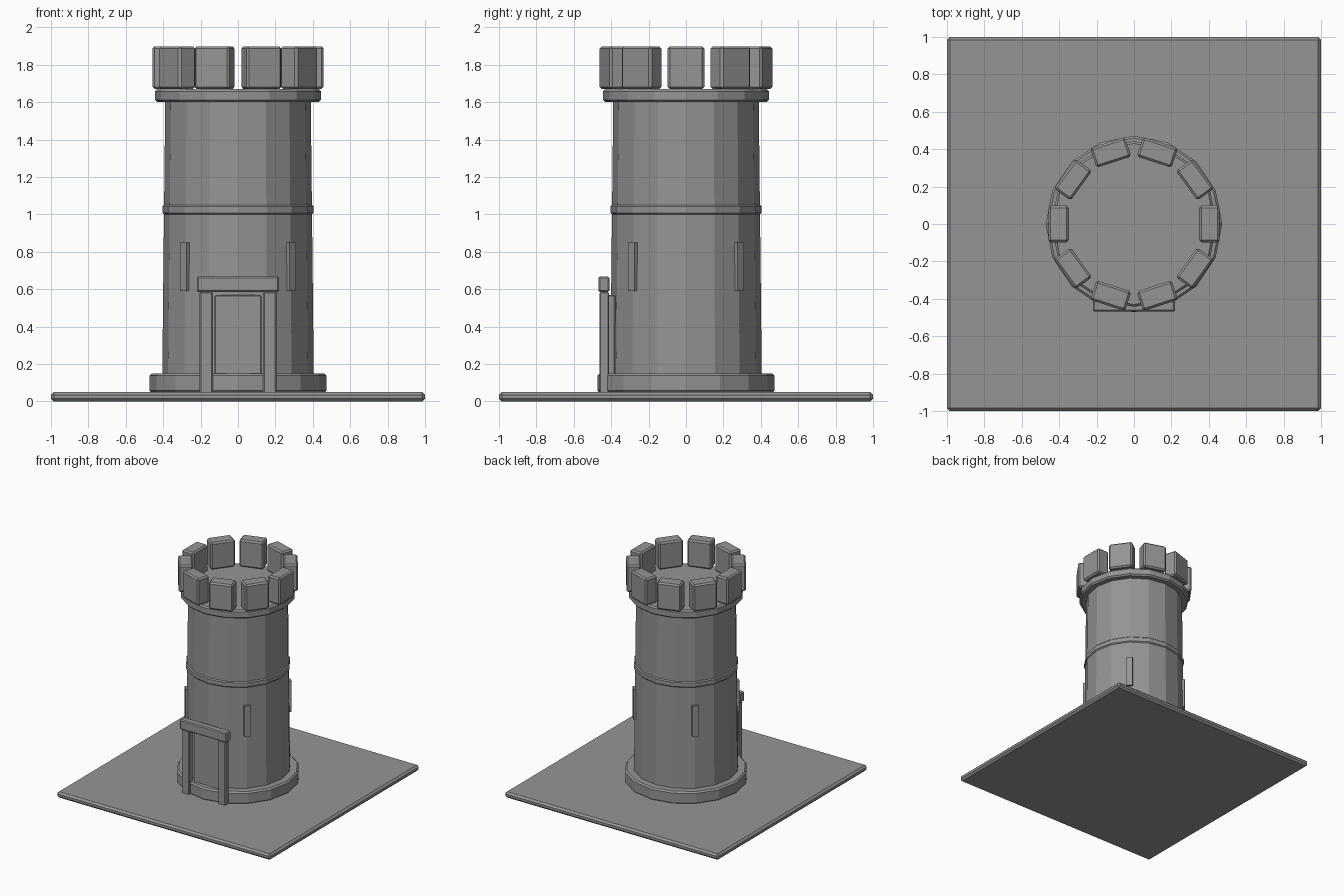
import bpy, math

if "Cube" in bpy.data.objects:
    bpy.data.objects.remove(bpy.data.objects["Cube"])

stone = bpy.data.materials.new("grey stone")
stone.diffuse_color = (0.3, 0.3, 0.3, 1)
stone.use_nodes = True
stone.node_tree.nodes["Principled BSDF"].inputs["Base Color"].default_value = stone.diffuse_color


def finish(name, bevel):
    """Name the active object, apply its scale, colour it and soften its edges."""
    ob = bpy.context.object
    ob.name = name
    bpy.ops.object.transform_apply(location=False, rotation=False, scale=True)
    ob.data.materials.append(stone)
    if bevel:
        mod = ob.modifiers.new("edge", "BEVEL")
        mod.width = bevel
        mod.segments = 1
        mod.limit_method = "ANGLE"
        mod.angle_limit = math.radians(40)
    return ob


def box(name, center, size, bevel=0.0, angle=0.0):
    bpy.ops.mesh.primitive_cube_add(size=1, location=center, rotation=(0, 0, angle))
    bpy.context.object.scale = size
    return finish(name, bevel)


def drum(name, r_low, r_high, z0, z1, bevel=0.0):
    """Sixteen-sided round part with corners on the x and y axes."""
    bpy.ops.mesh.primitive_cone_add(vertices=16, radius1=r_low, radius2=r_high,
                                    depth=z1 - z0, location=(0, 0, (z0 + z1) / 2))
    return finish(name, bevel)


# Ground slab
box("ground_slab", (0, 0, 0.025), (2, 2, 0.05), 0.015)

# Round tower with plinth and bands
drum("plinth", 0.472, 0.472, 0.045, 0.15, 0.012)
drum("tower_wall", 0.406, 0.389, 0.05, 1.61)
drum("middle_band", 0.404, 0.404, 1.0, 1.05, 0.008)
drum("parapet_floor", 0.443, 0.443, 1.6, 1.67, 0.012)

# Battlements
for i in range(10):
    a = math.radians(36 * i)
    box("merlon", (0.403 * math.cos(a), 0.403 * math.sin(a), 1.784),
        (0.11, 0.196, 0.228), 0.012, a)

# Arrow slits on the diagonals
for i in range(4):
    a = math.radians(45 + 90 * i)
    box("arrow_slit", (0.403 * math.cos(a), 0.403 * math.sin(a), 0.72),
        (0.02, 0.05, 0.26), 0, a)

# Doorway
box("door", (0, -0.398, 0.31), (0.25, 0.04, 0.52), 0.006)
for side in (-1, 1):
    box("door_post", (side * 0.17, -0.437, 0.315), (0.07, 0.05, 0.54), 0.006)
box("door_lintel", (0, -0.439, 0.626), (0.44, 0.06, 0.082), 0.008)
